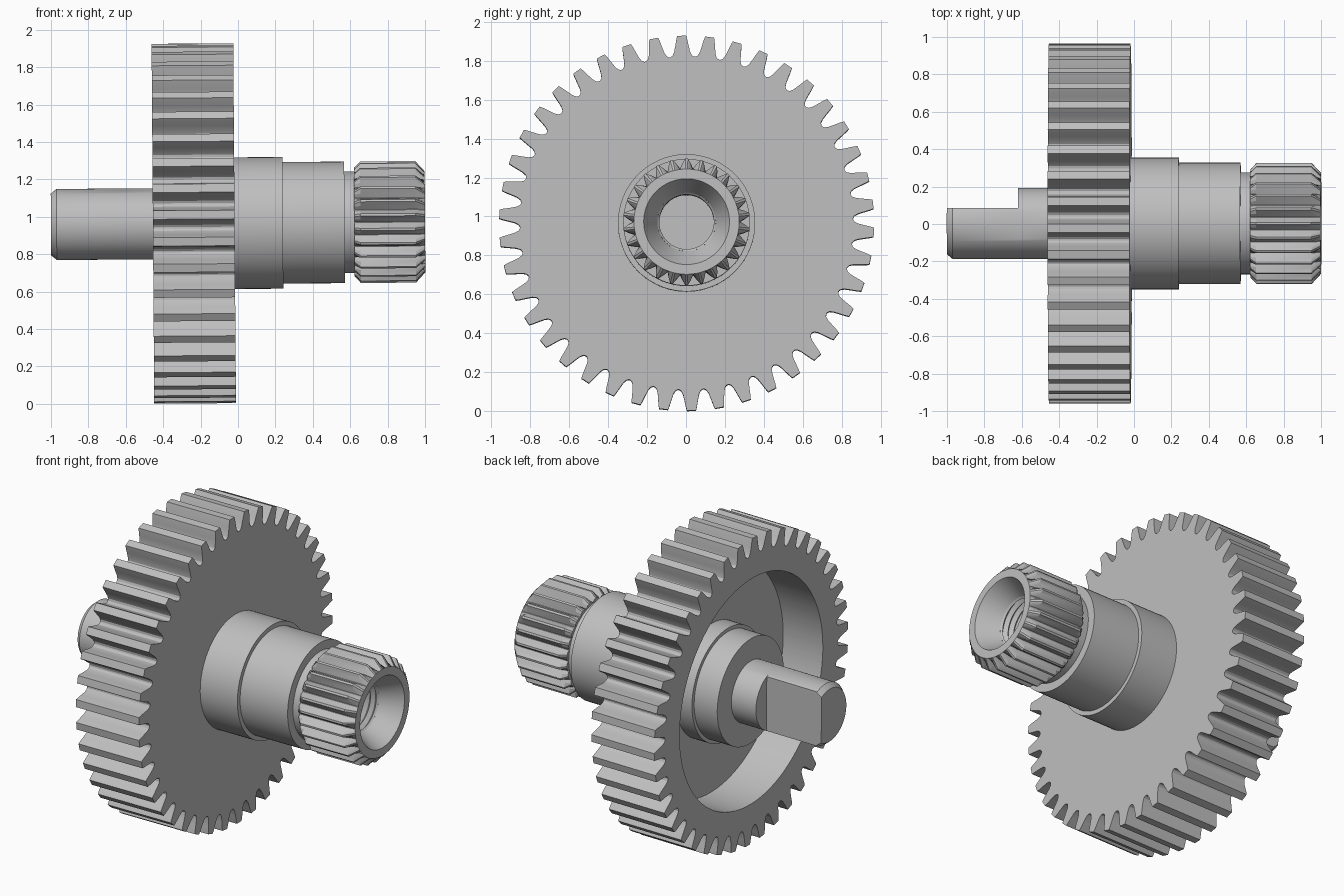
import bpy, bmesh
from math import sin, cos, pi, radians

if "Cube" in bpy.data.objects:
    bpy.data.objects.remove(bpy.data.objects["Cube"], do_unlink=True)

steel = bpy.data.materials.new("steel_grey")
steel.use_nodes = True
steel.diffuse_color = (0.52, 0.52, 0.52, 1)
steel.node_tree.nodes["Principled BSDF"].inputs["Base Color"].default_value = (0.52, 0.52, 0.52, 1)


def loft(name, rings, cap_start=False, cap_end=False):
    """Skin a list of (x, [(y, z), ...]) sections that share a point count."""
    bm = bmesh.new()
    loops = [[bm.verts.new((x, y, z)) for y, z in pts] for x, pts in rings]
    n = len(loops[0])
    for a, b in zip(loops, loops[1:]):
        for i in range(n):
            j = (i + 1) % n
            bm.faces.new((a[i], a[j], b[j], b[i]))
    if cap_start:
        bm.faces.new(loops[0])
    if cap_end:
        bm.faces.new(loops[-1])
    bmesh.ops.recalc_face_normals(bm, faces=bm.faces)
    mesh = bpy.data.meshes.new(name)
    bm.to_mesh(mesh)
    bm.free()
    mesh.materials.append(steel)
    ob = bpy.data.objects.new(name, mesh)
    bpy.context.collection.objects.link(ob)
    # The whole shaft leans very slightly
    ob.location = (0, 0.003, 0.966)
    ob.rotation_euler = (0, -0.0075, 0)
    bpy.ops.object.select_all(action="DESELECT")
    ob.select_set(True)
    bpy.context.view_layer.objects.active = ob
    bpy.ops.object.shade_smooth_by_angle(angle=radians(28))
    return ob


def section(polar, cap=9.0, flat=9.0):
    """Turn (angle, radius) points into (y, z), limited by a radius and a flat."""
    return [(min(min(r, cap) * sin(t), flat), min(r, cap) * cos(t)) for t, r in polar]


def toothed(count, half, phase=0.0):
    """Repeat a mirrored half tooth of (pitch fraction, radius) around the axis."""
    tooth = [(-f, r) for f, r in reversed(half)] + [(f, r) for f, r in half]
    step = 2 * pi / count
    return [(phase + (i + f) * step, r) for i in range(count) for f, r in tooth]


def circle(r, n=96):
    return [(2 * pi * i / n, r) for i in range(n)]


# Spur gear with a deep recess on its left face
teeth = toothed(42, [(0.16, 0.962), (0.2, 0.943), (0.25, 0.912), (0.31, 0.88),
                     (0.38, 0.862), (0.47, 0.855)], radians(-1.5))
loft("spur_gear", [
    (-0.18, section(teeth, 0.25)),
    (-0.18, section(teeth, 0.71)),
    (-0.455, section(teeth, 0.71)),
    (-0.455, section(teeth)),
    (-0.018, section(teeth)),
    (-0.018, section(teeth, 0.25)),
])

# Turned hub, collars and neck
body = [(-0.45, 0.12), (-0.45, 0.33), (-0.29, 0.33), (-0.29, 0.352), (0.24, 0.352),
        (0.24, 0.325), (0.57, 0.325), (0.57, 0.272), (0.64, 0.272)]
loft("hub_and_collars", [(x, section(circle(r))) for x, r in body])

# Drive shaft with a flat on its back
round_bar = circle(0.19)
loft("drive_shaft", [
    (-1.0, section(round_bar, 0.165, 0.083)),
    (-0.97, section(round_bar, flat=0.083)),
    (-0.62, section(round_bar, flat=0.083)),
    (-0.62, section(round_bar)),
    (-0.3, section(round_bar)),
], cap_start=True)

# Splined end with chamfers and a countersunk mouth
spline = toothed(26, [(0.08, 0.325), (0.29, 0.3), (0.48, 0.277)])
loft("splined_end", [
    (0.622, section(spline, 0.26)),
    (0.622, section(spline, 0.29)),
    (0.655, section(spline)),
    (0.95, section(spline)),
    (1.0, section(spline, 0.27)),
    (1.0, section(spline, 0.22)),
    (0.87, section(spline, 0.15)),
])

# Threaded bore
thread = [(0.87, 0.15)]
for k in range(10):
    x = 0.86 - 0.04 * k
    thread += [(x, 0.14), (x - 0.02, 0.162)]
thread += [(0.46, 0.14), (0.42, 0.14)]
loft("threaded_bore", [(x, section(circle(r, 64))) for x, r in thread], cap_end=True)

# Bore surfaces face the axis
bore = bpy.data.objects["threaded_bore"].data
bore.flip_normals()
